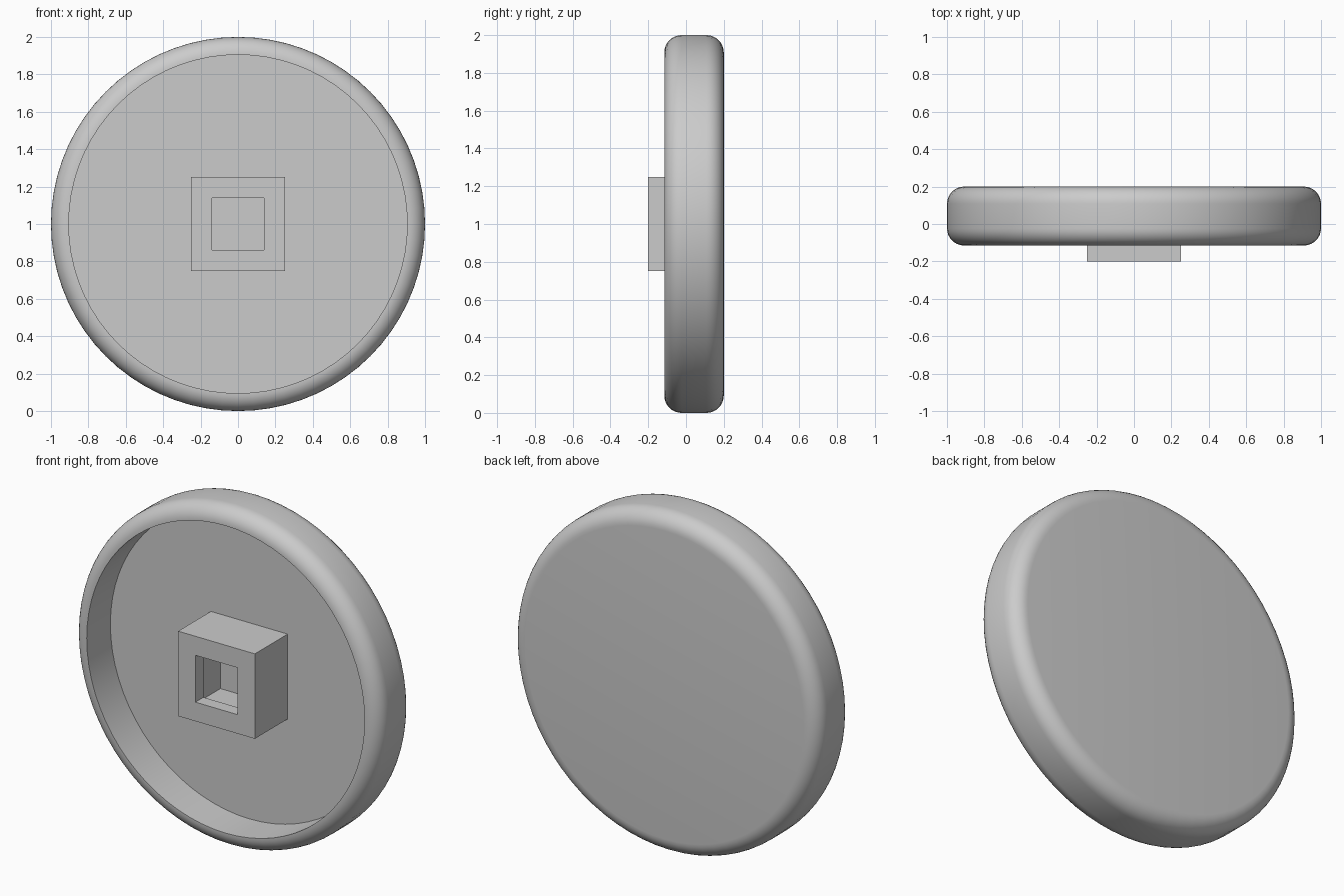
import bpy, bmesh, math
from mathutils import Matrix, Vector

cube = bpy.data.objects.get("Cube")
if cube:
    bpy.data.objects.remove(cube)

grey = bpy.data.materials.new("plain grey")
grey.use_nodes = True
COLOUR = (0.6, 0.6, 0.6, 1)
grey.diffuse_color = COLOUR
grey.node_tree.nodes["Principled BSDF"].inputs["Base Color"].default_value = COLOUR

BACK, FRONT, FLOOR = 0.2, -0.115, 0.105
RADIUS, FILLET = 1.0, 0.092
CENTRE = Vector((0, 0, 1))


def revolve(name, profile, sides, start=0.0):
    """Sweep (radius, y) points around the y axis through the disc centre."""
    bm = bmesh.new()
    verts = [bm.verts.new((r, y, 0)) for r, y in profile]
    edges = [bm.edges.new(pair) for pair in zip(verts, verts[1:])]
    bmesh.ops.spin(bm, geom=verts + edges, axis=(0, 1, 0), cent=(0, 0, 0),
                   angle=math.tau, steps=sides, use_duplicate=False)
    bmesh.ops.remove_doubles(bm, verts=bm.verts, dist=1e-4)
    bmesh.ops.transform(bm, verts=bm.verts, matrix=Matrix.Translation(CENTRE)
                        @ Matrix.Rotation(start, 4, 'Y'))
    bmesh.ops.recalc_face_normals(bm, faces=bm.faces)
    mesh = bpy.data.meshes.new(name)
    bm.to_mesh(mesh)
    bm.free()
    mesh.materials.append(grey)
    obj = bpy.data.objects.new(name, mesh)
    bpy.context.collection.objects.link(obj)
    return obj


def fillet(y, first, last, steps=8):
    """Quarter-round corner at the outer edge, centred at depth y."""
    angles = [math.radians(first + (last - first) * i / steps) for i in range(steps + 1)]
    return [(RADIUS - FILLET + FILLET * math.cos(a), y + FILLET * math.sin(a))
            for a in angles]


# Round dish: flat back, rounded outer edges, recessed front
dish_profile = ([(0, BACK)] + fillet(BACK - FILLET, 90, 0)
                + fillet(FRONT + FILLET, 0, -90)
                + [(0.905, FRONT), (0.905, FLOOR), (0, FLOOR)])
dish = revolve("round_dish", dish_profile, 72)
bpy.context.view_layer.objects.active = dish
dish.select_set(True)
bpy.ops.object.shade_smooth_by_angle(angle=math.radians(30))

# Square socket: outer walls, front lip, wider cavity behind the lip
socket_profile = [(0.25, FLOOR), (0.25, -0.2), (0.138, -0.2),
                  (0.138, -0.125), (0.188, -0.125), (0.188, FLOOR)]
corner = math.sqrt(2)
revolve("square_socket", [(h * corner, y) for h, y in socket_profile], 4, math.pi / 4)
